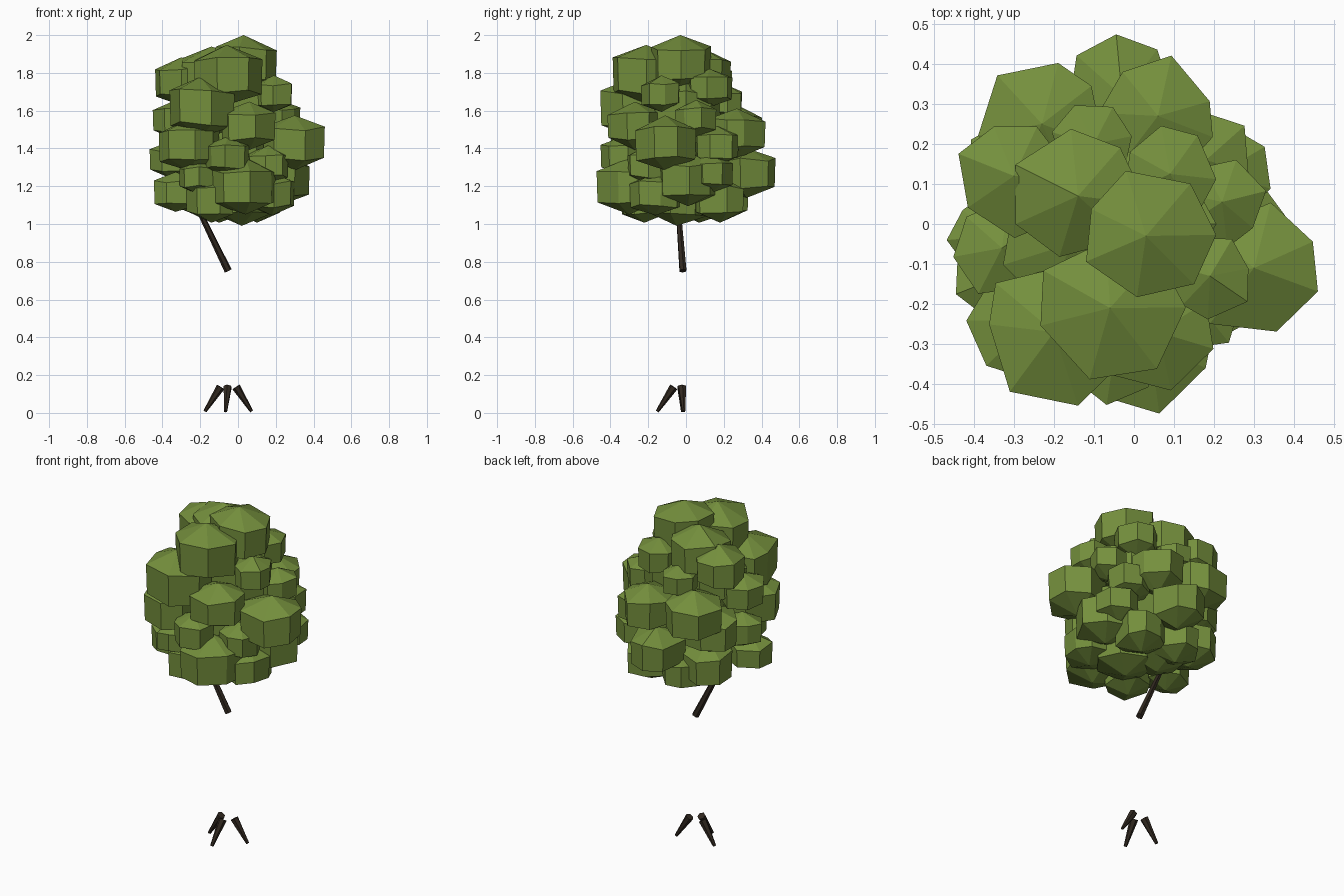
import bpy, bmesh, math, random
from mathutils import Vector

cube = bpy.data.objects.get("Cube")
if cube:
    bpy.data.objects.remove(cube)
rng = random.Random(4)


def material(name, rgb):
    m = bpy.data.materials.new(name)
    m.use_nodes = True
    m.diffuse_color = (*rgb, 1)
    bsdf = m.node_tree.nodes["Principled BSDF"]
    bsdf.inputs["Base Color"].default_value = (*rgb, 1)
    bsdf.inputs["Roughness"].default_value = 0.9
    return m


leaf = material("leaf_green", (0.175, 0.275, 0.046))
bark = material("dark_bark", (0.03, 0.021, 0.014))


def finish(bm, name, mat):
    bmesh.ops.recalc_face_normals(bm, faces=bm.faces)
    mesh = bpy.data.meshes.new(name)
    bm.to_mesh(mesh)
    bm.free()
    mesh.materials.append(mat)
    ob = bpy.data.objects.new(name, mesh)
    bpy.context.collection.objects.link(ob)


def clump(name, x, y, z, r):
    """Faceted leaf mass: shallow cone, upright wall, shallow cone."""
    bm = bmesh.new()
    sides = 7
    start = math.atan2(y, x)  # one corner points outwards
    angles = [start + math.tau * (i + (rng.uniform(-.2, .2) if i else 0)) / sides
              for i in range(sides)]
    reach = [r * (rng.uniform(.88, 1.08) if i else 1.03) for i in range(sides)]

    def ring(height, scale):
        return [bm.verts.new((x + math.cos(a) * d * scale, y + math.sin(a) * d * scale,
                              z + r * (height + rng.uniform(-.08, .08))))
                for a, d in zip(angles, reach)]

    upper, lower = ring(.45, 1), ring(-.5, .97)
    top = bm.verts.new((x, y, z + r * .88))
    bottom = bm.verts.new((x, y, z - r * .88))
    for i in range(sides):
        j = (i + 1) % sides
        bm.faces.new((upper[i], upper[j], top))
        bm.faces.new((lower[i], lower[j], upper[j], upper[i]))
        bm.faces.new((lower[j], lower[i], bottom))
    finish(bm, name, leaf)


def stick(name, start, end, r1, r2):
    """Tapered wood piece between two points."""
    a, b = Vector(start), Vector(end)
    bm = bmesh.new()
    bmesh.ops.create_cone(bm, cap_ends=True, segments=6, radius1=r1, radius2=r2,
                          depth=(b - a).length)
    turn = (b - a).to_track_quat('Z', 'Y').to_matrix().to_4x4()
    turn.translation = (a + b) / 2
    bmesh.ops.transform(bm, matrix=turn, verts=bm.verts)
    finish(bm, name, bark)


# Foliage: x, y, z, radius for each leaf mass in a tier
tiers = {
    "crown": [(.03, -.03, 1.855, .165), (-.06, -.21, 1.79, .18), (-.14, .07, 1.79, .17),
              (-.3, .12, 1.755, .145), (.19, -.13, 1.69, .11), (.09, .125, 1.72, .115)],
    "upper": [(-.2, -.27, 1.62, .18), (-.23, .25, 1.5, .16), (-.33, -.06, 1.55, .12),
              (.06, .27, 1.48, .15), (.22, .055, 1.56, .11), (.06, -.27, 1.52, .145),
              (-.1, .2, 1.65, .105), (0, 0, 1.6, .2), (-.16, -.05, 1.6, .17)],
    "middle": [(.3, -.11, 1.43, .165), (-.25, -.24, 1.42, .16), (-.35, -.03, 1.34, .115),
               (-.05, -.33, 1.36, .12), (-.03, .32, 1.27, .15), (-.27, .14, 1.38, .15),
               (.16, -.2, 1.31, .12), (.18, .16, 1.41, .125), (0, 0, 1.35, .22)],
    "lower": [(.04, -.3, 1.2, .17), (-.33, -.13, 1.17, .12), (.21, .01, 1.24, .165),
              (.22, .13, 1.27, .12), (-.22, -.27, 1.25, .1), (-.25, .15, 1.19, .15),
              (-.12, .2, 1.13, .13), (.1, .18, 1.13, .14), (.02, -.05, 1.14, .17),
              (-.14, -.22, 1.13, .14), (-.1, .07, 1.13, .14), (.18, -.16, 1.16, .13)],
}
for tier, masses in tiers.items():
    for n, m in enumerate(masses):
        clump(f"{tier}_leaves_{n + 1}", *m)

# Leaning branch reaching into the leaves
stick("branch", (-.052, -.016, .752), (-.235, -.045, 1.13), .02, .013)

# Splayed roots
roots = {"left_root": [(-.01, -.02, .137), (.072, -.012, .008)],
         "right_root": [(-.092, -.025, .137), (-.175, -.018, .008)],
         "front_root": [(-.055, -.065, .137), (-.066, -.152, .008)]}
for name, (top, tip) in roots.items():
    stick(name, top, tip, .023, .009)
